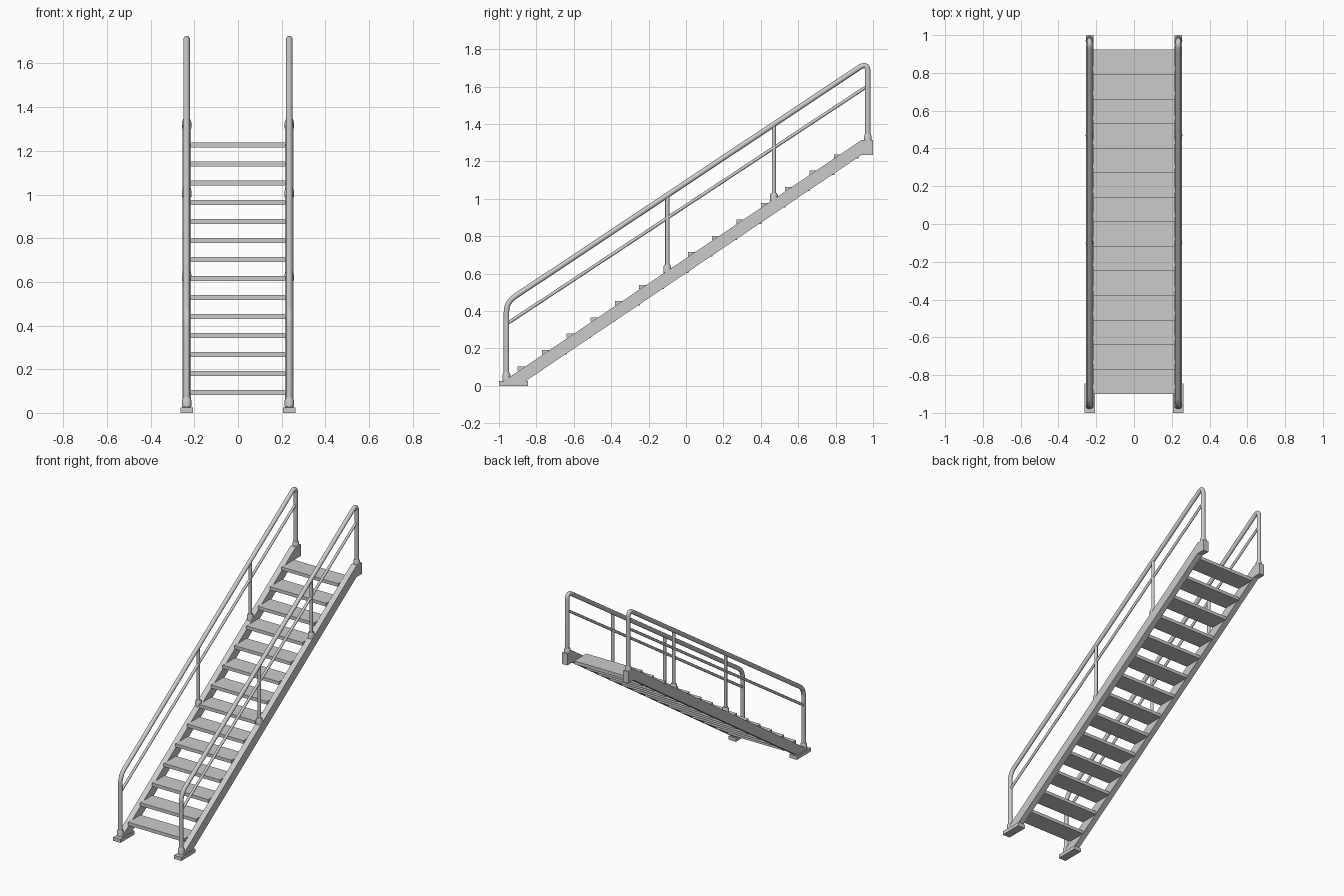
import bpy, bmesh
from mathutils import Vector

if "Cube" in bpy.data.objects:
    bpy.data.objects.remove(bpy.data.objects["Cube"])

SLOPE = 0.671
RAIL_X = 0.235


def finish(name, bm, smooth=False):
    bmesh.ops.recalc_face_normals(bm, faces=bm.faces)
    me = bpy.data.meshes.new(name)
    bm.to_mesh(me)
    bm.free()
    if smooth:
        me.shade_smooth()
        me.set_sharp_from_angle(angle=0.6)
    ob = bpy.data.objects.new(name, me)
    bpy.context.collection.objects.link(ob)
    return ob


def box(name, x0, x1, y0, y1, z0, z1):
    bm = bmesh.new()
    bmesh.ops.create_cube(bm, size=1)
    for v in bm.verts:
        v.co = ((x0 + x1) / 2 + v.co.x * (x1 - x0),
                (y0 + y1) / 2 + v.co.y * (y1 - y0),
                (z0 + z1) / 2 + v.co.z * (z1 - z0))
    return finish(name, bm)


def side_profile(name, pts, x0, x1):
    bm = bmesh.new()
    face = bm.faces.new([bm.verts.new((x0, y, z)) for y, z in pts])
    out = bmesh.ops.extrude_face_region(bm, geom=[face])["geom"]
    for v in out:
        if isinstance(v, bmesh.types.BMVert):
            v.co.x = x1
    return finish(name, bm)


def fillet(pts, radius, steps=7):
    """Round the inner corners of a (y, z) path with short curves."""
    pts = [Vector(p) for p in pts]
    path = [pts[0]]
    for a, b, c in zip(pts, pts[1:], pts[2:]):
        p, q = b + (a - b).normalized() * radius, b + (c - b).normalized() * radius
        for i in range(steps + 1):
            t = i / steps
            path.append(p * (1 - t) ** 2 + b * 2 * t * (1 - t) + q * t * t)
    return path + [pts[-1]]


def tube(name, x, path, r, r_end=None, n=16):
    """Sweep a circle along a (y, z) path lying at constant x."""
    from math import cos, sin, tau
    bm = bmesh.new()
    path = [Vector((x, p[0], p[1])) for p in path]
    rings = []
    for i, p in enumerate(path):
        d = (path[min(i + 1, len(path) - 1)] - path[max(i - 1, 0)]).normalized()
        side = Vector((1, 0, 0))
        up = d.cross(side)
        rad = r_end if r_end and i == len(path) - 1 else r
        rings.append([bm.verts.new(p + (side * cos(tau * k / n) + up * sin(tau * k / n)) * rad)
                      for k in range(n)])
    for a, b in zip(rings, rings[1:]):
        for k in range(n):
            bm.faces.new((a[k], a[(k + 1) % n], b[(k + 1) % n], b[k]))
    bm.faces.new(rings[0])
    bm.faces.new(rings[-1])
    return finish(name, bm, True)


def stringer_top(y):
    return min(1.315, 0.027 + SLOPE * (y + 0.98))


def rail_z(y):
    return 1.01 + 0.666 * (y + 0.1)


# Treads
for i in range(14):
    y, z = -0.90 + 0.13 * i, 0.081 + 0.0872 * i
    box(f"tread_{i + 1}", -0.217, 0.217, y, y + 0.133, z, z + 0.023)

for s, label in ((-1, "left"), (1, "right")):
    x = s * RAIL_X
    # Sloping side beam and its floor plate
    side_profile(f"{label}_stringer",
                 [(-0.98, 0.022), (0.94, 1.315), (1.0, 1.315), (1.0, 1.235),
                  (0.94, 1.235), (-0.862, 0.022)], x - 0.02, x + 0.02)
    box(f"{label}_foot_plate", x - 0.028, x + 0.028, -1.0, -0.845, 0, 0.025)

    # Bent handrail, forming both end posts
    lo, hi = -0.96, 0.972
    path = fillet([(lo, 0.025), (lo, rail_z(lo) + 0.01), (hi, rail_z(hi) + 0.008), (hi, 1.31)], 0.055)
    tube(f"{label}_handrail", x, path, 0.0145)

    # Middle rail
    tube(f"{label}_middle_rail", x, [(lo, 0.33), (hi, 1.604)], 0.009, n=12)

    # Intermediate posts
    for k, y in enumerate((-0.10, 0.47)):
        tube(f"{label}_post_{k + 1}", x, [(y, stringer_top(y) - 0.02), (y, rail_z(y))], 0.011)

    # Tapered sockets at the foot of every post
    for k, y in enumerate((lo, -0.10, 0.47, hi)):
        z = stringer_top(y)
        tube(f"{label}_post_socket_{k + 1}", x, [(y, z - 0.012), (y, z + 0.018), (y, z + 0.03)],
             0.021, 0.016)
